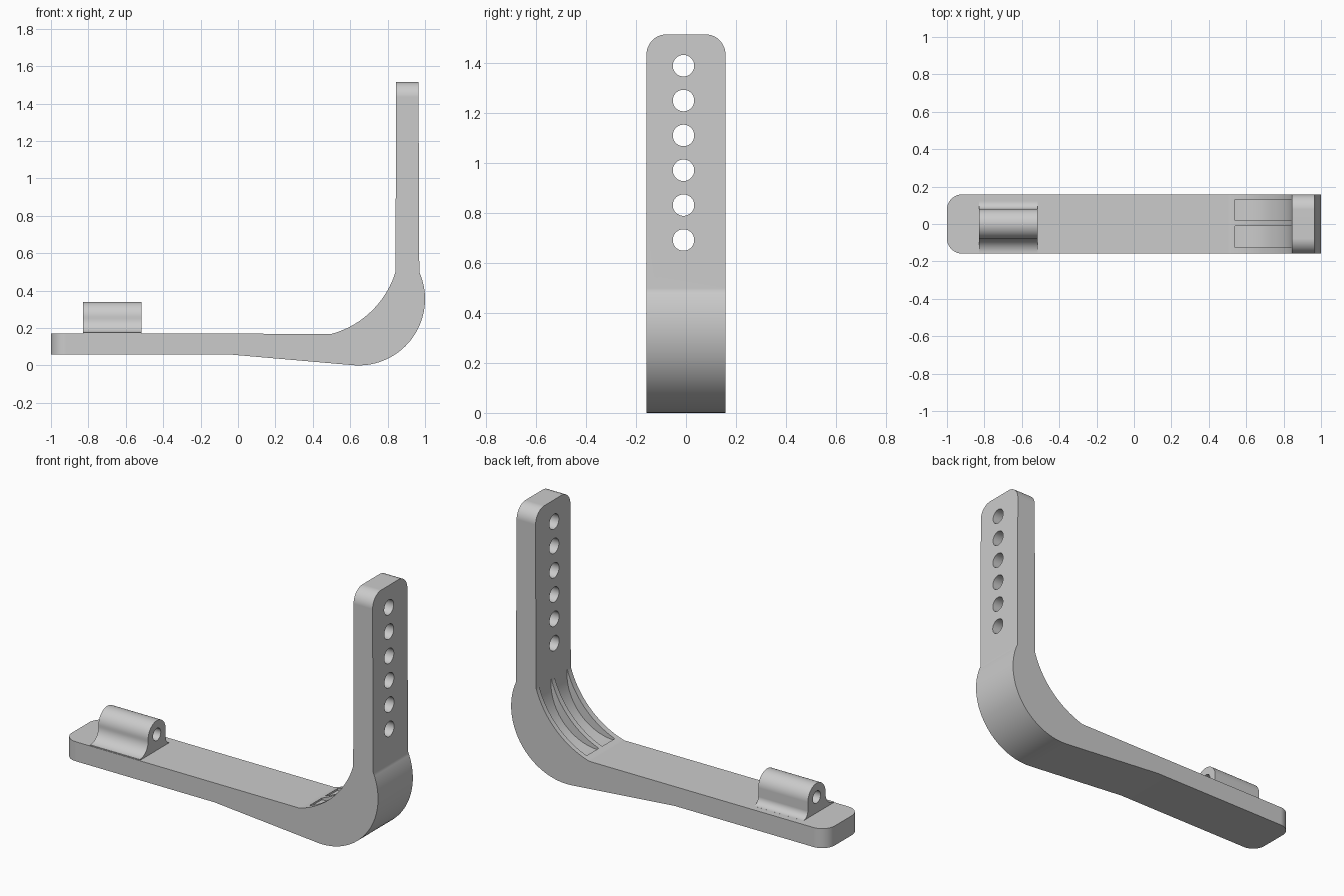
import bpy, bmesh
from math import cos, sin, radians, pi

cube = bpy.data.objects.get("Cube")
if cube:
    bpy.data.objects.remove(cube)

grey = bpy.data.materials.new("plain grey")
grey.use_nodes = True
grey.diffuse_color = (0.6, 0.6, 0.6, 1)
grey.node_tree.nodes["Principled BSDF"].inputs["Base Color"].default_value = (0.6, 0.6, 0.6, 1)

HALF = 0.158  # half width of the bar


def arc(cu, cv, r, a0, a1, n=24):
    """Points on an arc, angles in degrees."""
    angles = [radians(a0 + (a1 - a0) * i / n) for i in range(n + 1)]
    return [(cu + r * cos(a), cv + r * sin(a)) for a in angles]


def prism(name, pts, lo, hi, axis, rounded=None, radius=0.08):
    """Extrude a profile along x (points are y, z) or y (points are x, z)."""
    bm = bmesh.new()
    place = (lambda u, v, d: (d, u, v)) if axis == "X" else (lambda u, v, d: (u, d, v))
    face = bm.faces.new([bm.verts.new(place(u, v, lo)) for u, v in pts])
    ext = bmesh.ops.extrude_face_region(bm, geom=[face])
    verts = [g for g in ext["geom"] if isinstance(g, bmesh.types.BMVert)]
    step = (hi - lo, 0, 0) if axis == "X" else (0, hi - lo, 0)
    bmesh.ops.translate(bm, verts=verts, vec=step)
    bmesh.ops.recalc_face_normals(bm, faces=bm.faces)
    if rounded:
        edges = [e for e in bm.edges if rounded(e)]
        bmesh.ops.bevel(bm, geom=edges, offset=radius, segments=12,
                        profile=0.5, affect="EDGES")
    mesh = bpy.data.meshes.new(name)
    bm.to_mesh(mesh)
    bm.free()
    obj = bpy.data.objects.new(name, mesh)
    bpy.context.collection.objects.link(obj)
    mesh.materials.append(grey)
    return obj


def activate(obj):
    bpy.ops.object.select_all(action="DESELECT")
    obj.select_set(True)
    bpy.context.view_layer.objects.active = obj


def cut(obj, cutter):
    activate(obj)
    mod = obj.modifiers.new("cut", "BOOLEAN")
    mod.operation = "DIFFERENCE"
    mod.solver = "EXACT"
    mod.object = cutter
    bpy.ops.object.modifier_apply(modifier=mod.name)
    bpy.data.objects.remove(cutter)


def finish(obj):
    activate(obj)
    bpy.ops.object.shade_smooth_by_angle(angle=radians(25))
    mod = obj.modifiers.new("even shading", "WEIGHTED_NORMAL")
    mod.keep_sharp = True


def is_rounded(edge):
    """Vertical edges of the free end and the top corners of the upright."""
    a, b = (v.co for v in edge.verts)
    along_y = abs(a.y - b.y) > 0.1
    free_end = a.x < -0.99 and b.x < -0.99
    top_end = a.z > 1.5 and b.z > 1.5
    return not along_y and (free_end or top_end)


# Bent bar: flat arm, swollen heel and upright
profile = [(-1, 0.17), (-1, 0.058), (-0.04, 0.058)]
profile += arc(0.645, 0.355, 0.355, -95, 24, 36)
profile += [(0.965, 1.515), (0.845, 1.515)]
profile += arc(0.37, 0.645, 0.494, -17, -74.5)
bar = prism("bent_bar", profile, -HALF, HALF, "Y", is_rounded)

# Row of holes through the upright
for i in range(6):
    hole = arc(-0.01, 0.692 + 0.1395 * i, 0.043, 0, 360, 48)[:-1]
    cut(bar, prism("hole_cutter", hole, 0.7, 1.1, "X"))

# Two grooves in the inner bend, leaving three thin ribs
groove = arc(0.54, 0.475, 0.304, -90, 0) + [(0.844, 0.55), (0.54, 0.55)]
for lo, hi in ((-0.125, -0.01), (0.02, 0.13)):
    cut(bar, prism("groove_cutter", groove, lo, hi, "Y"))
finish(bar)

# Hinge lug with flared feet and a bore along its length
lug_profile = [(-0.155, 0.16), (0.12, 0.16)]
lug_profile += arc(0.12, 0.21, 0.04, 270, 180, 12)
lug_profile += arc(0, 0.26, 0.08, 0, 180, 32)
lug_profile += arc(-0.155, 0.25, 0.075, 0, -90, 16)
lug = prism("hinge_lug", lug_profile, -0.83, -0.515, "X")
bore = arc(0, 0.26, 0.035, 0, 360, 40)[:-1]
cut(lug, prism("bore_cutter", bore, -0.9, -0.4, "X"))
finish(lug)
